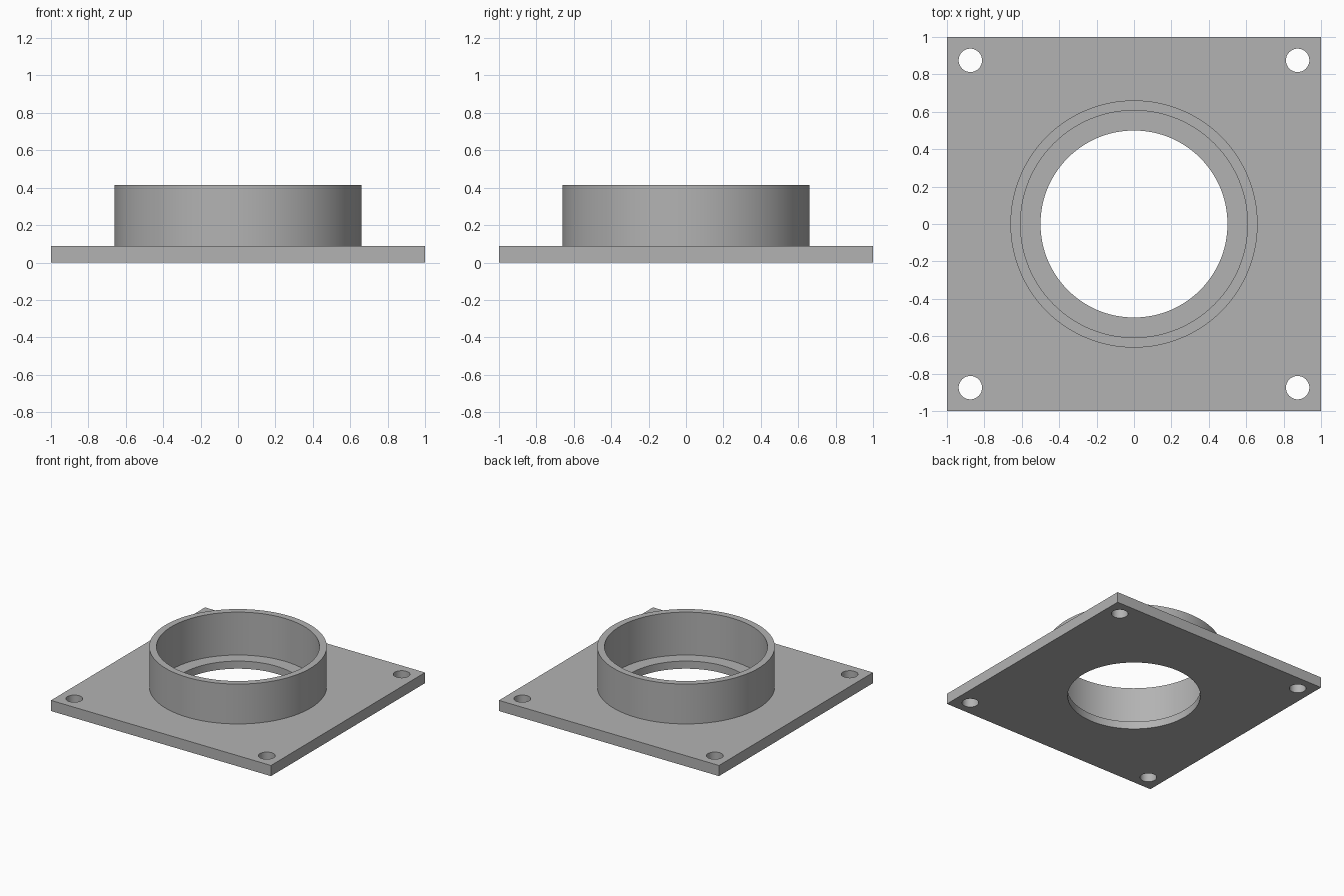
import bpy
import math

# Main dimensions
PLATE_TOP = 0.0875
LEDGE = 0.0625
RIM_TOP = 0.415
BOLT_OFFSET = 0.875

cube = bpy.data.objects.get("Cube")
if cube:
    bpy.data.objects.remove(cube, do_unlink=True)

# Single grey finish
grey = bpy.data.materials.new("plain_grey")
grey.use_nodes = True
colour = (0.45, 0.45, 0.45, 1)
grey.diffuse_color = colour
grey.node_tree.nodes["Principled BSDF"].inputs["Base Color"].default_value = colour


def cylinder(name, radius, bottom, top, x=0, y=0, sides=128):
    bpy.ops.mesh.primitive_cylinder_add(
        vertices=sides, radius=radius, depth=top - bottom,
        location=(x, y, (bottom + top) / 2))
    obj = bpy.context.object
    obj.name = name
    obj.data.materials.append(grey)
    return obj


def combine(target, tool, operation):
    """Apply a boolean to the target and discard the tool."""
    mod = target.modifiers.new(tool.name, 'BOOLEAN')
    mod.operation = operation
    mod.solver = 'EXACT'
    mod.object = tool
    bpy.context.view_layer.objects.active = target
    bpy.ops.object.modifier_apply(modifier=mod.name)
    bpy.data.objects.remove(tool, do_unlink=True)


# Square base plate
bpy.ops.mesh.primitive_cube_add(size=1, location=(0, 0, PLATE_TOP / 2))
flange = bpy.context.object
flange.name = "flange_plate_with_collar"
flange.scale = (2, 2, PLATE_TOP)
bpy.ops.object.transform_apply(location=True, rotation=False, scale=True)
flange.data.materials.append(grey)

# Raised collar, its stepped recess and the through bore
combine(flange, cylinder("collar", 0.661, LEDGE, RIM_TOP), 'UNION')
combine(flange, cylinder("recess", 0.607, LEDGE, RIM_TOP + 0.1), 'DIFFERENCE')
combine(flange, cylinder("bore", 0.5, -0.1, RIM_TOP), 'DIFFERENCE')

# Bolt holes in the corners
for sx in (-1, 1):
    for sy in (-1, 1):
        hole = cylinder("bolt_hole", 0.0625, -0.1, PLATE_TOP + 0.1,
                        sx * BOLT_OFFSET, sy * BOLT_OFFSET, sides=48)
        combine(flange, hole, 'DIFFERENCE')

# Smooth round walls, crisp rims
bpy.ops.object.select_all(action='DESELECT')
flange.select_set(True)
bpy.context.view_layer.objects.active = flange
bpy.ops.object.shade_smooth_by_angle(angle=math.radians(30))
